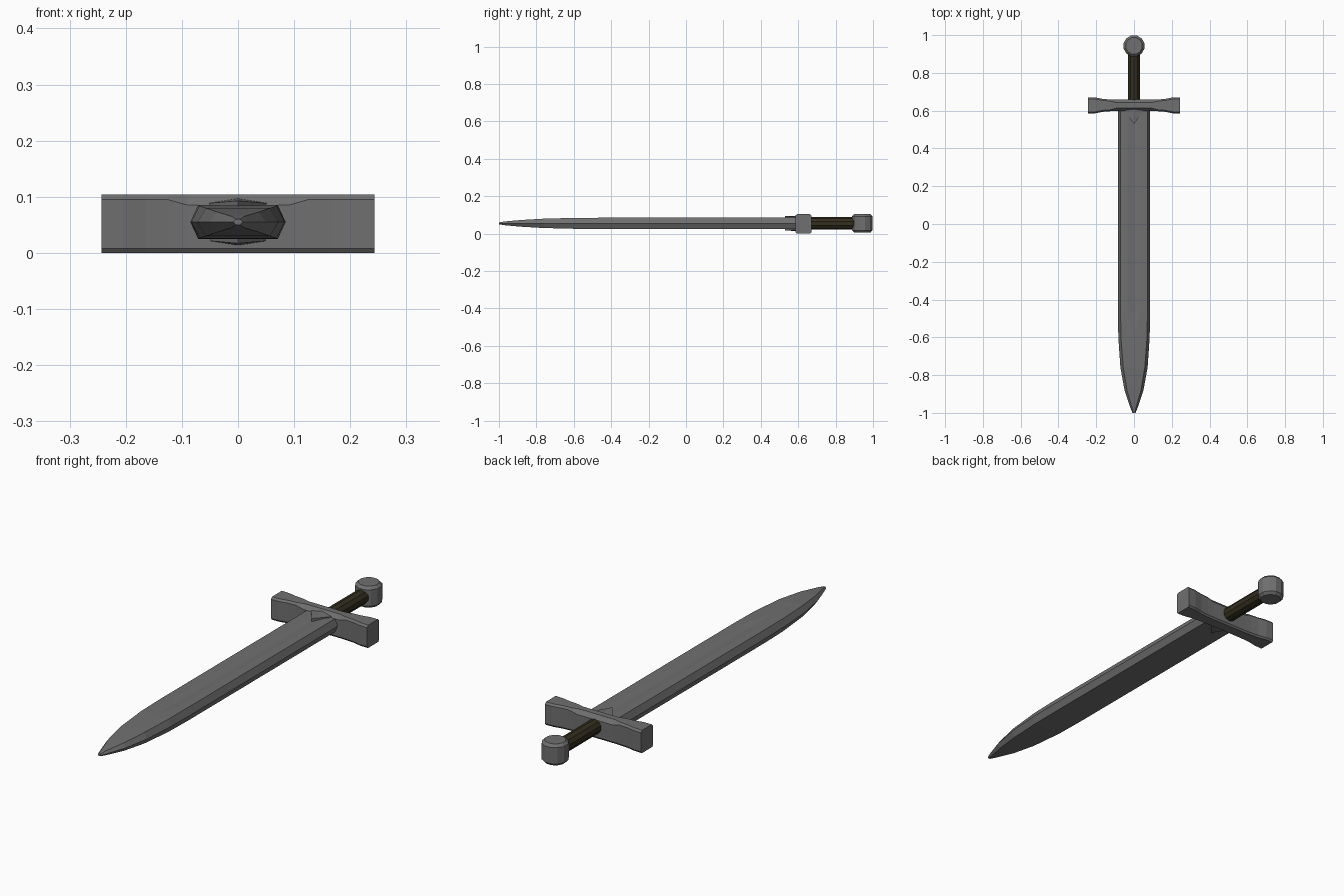
import bpy, bmesh, math
from mathutils import Matrix, Vector

cube = bpy.data.objects.get("Cube")
if cube:
    bpy.data.objects.remove(cube)

MID = 0.055  # height of the sword's centre plane


def material(name, rgb):
    m = bpy.data.materials.new(name)
    m.use_nodes = True
    m.diffuse_color = (*rgb, 1)
    m.node_tree.nodes["Principled BSDF"].inputs["Base Color"].default_value = (*rgb, 1)
    return m


steel = material("steel grey", (0.16, 0.16, 0.16))
leather = material("dark brown leather", (0.035, 0.028, 0.014))


def finish(bm, name, mat):
    bmesh.ops.remove_doubles(bm, verts=bm.verts, dist=0.0001)
    bmesh.ops.recalc_face_normals(bm, faces=bm.faces)
    me = bpy.data.meshes.new(name)
    bm.to_mesh(me)
    bm.free()
    me.materials.append(mat)
    ob = bpy.data.objects.new(name, me)
    bpy.context.collection.objects.link(ob)
    return ob


def loft(name, loops, mat):
    """Skin a list of equal-length point loops and cap both ends."""
    bm = bmesh.new()
    rings = [[bm.verts.new(p) for p in loop] for loop in loops]
    n = len(rings[0])
    for a, b in zip(rings, rings[1:]):
        for i in range(n):
            j = (i + 1) % n
            bm.faces.new((a[i], a[j], b[j], b[i]))
    bm.faces.new(rings[0])
    bm.faces.new(rings[-1])
    return finish(bm, name, mat)


# Blade: six-sided section with a shallow pointed fuller on top
# station: y, half width, flat half width, half thickness, fuller half width
stations = [
    (0.62, 0.085, 0.071, 0.030, 0.034),
    (-0.46, 0.085, 0.071, 0.030, 0.034),
    (-0.60, 0.083, 0.069, 0.029, 0),
    (-0.76, 0.072, 0.057, 0.025, 0),
    (-0.88, 0.050, 0.037, 0.018, 0),
    (-0.97, 0.020, 0.011, 0.010, 0),
    (-1.00, 0.008, 0.004, 0.005, 0),
]
loops = []
for y, w, f, t, g in stations:
    dip = 0.006 if g else 0
    section = [(-w, 0), (-f, t), (-g, t), (0, t - dip), (g, t), (f, t),
               (w, 0), (f, -t), (-f, -t)]
    loops.append([(x, y, MID + z) for x, z in section])
loft("blade", loops, steel)

# Pointed collar where the blade meets the guard, ridged along the middle
bm = bmesh.new()
for s in (1, -1):
    def pt(x, y, h):
        return bm.verts.new((x, y, MID + s * h))
    tip, ridge = pt(0, 0.53, 0.038), pt(0, 0.61, 0.042)
    tip_low, back_low = pt(0, 0.53, 0.02), pt(0, 0.61, 0.02)
    for side in (1, -1):
        out, out_low = pt(side * 0.058, 0.61, 0.033), pt(side * 0.058, 0.61, 0.02)
        bm.faces.new((tip, out, ridge))
        bm.faces.new((tip, tip_low, out_low, out))
        bm.faces.new((ridge, out, out_low, back_low))
        bm.faces.new((tip_low, back_low, out_low))
finish(bm, "collar", steel)

# Crossguard: flared ends, top chamfer widening around the middle
# station: x, half depth, chamfer inset, chamfer drop
half = [(0.243, 0.043, 0.008, 0.009), (0.205, 0.042, 0.008, 0.009),
        (0.165, 0.034, 0.008, 0.009), (0.125, 0.031, 0.008, 0.009),
        (0.09, 0.030, 0.016, 0.019)]
loops = []
for x, d, c, h in half + [(-x, d, c, h) for x, d, c, h in reversed(half)]:
    section = [(-d, 0.008), (-d, 0.104 - h), (c - d, 0.104), (d - c, 0.104),
               (d, 0.104 - h), (d, 0.008), (d - 0.006, 0), (0.006 - d, 0)]
    loops.append([(x, 0.628 + y, z) for y, z in section])
loft("crossguard", loops, steel)

# Grip: faceted round bar
bm = bmesh.new()
bmesh.ops.create_cone(bm, cap_ends=True, segments=10, radius1=0.033, radius2=0.033,
                      depth=0.26, matrix=Matrix.Translation((0, 0.78, MID))
                      @ Matrix.Rotation(math.pi / 2, 4, "X"))
finish(bm, "grip", leather)

# Pommel: upright disc with chamfered rims
loops = []
for r, z in ((0.045, 0.006), (0.057, 0.018), (0.057, 0.092), (0.045, 0.104)):
    loops.append([(r * math.cos(a), 0.943 + r * math.sin(a), z)
                  for a in (math.tau * (i + 0.5) / 12 for i in range(12))])
loft("pommel", loops, steel)
